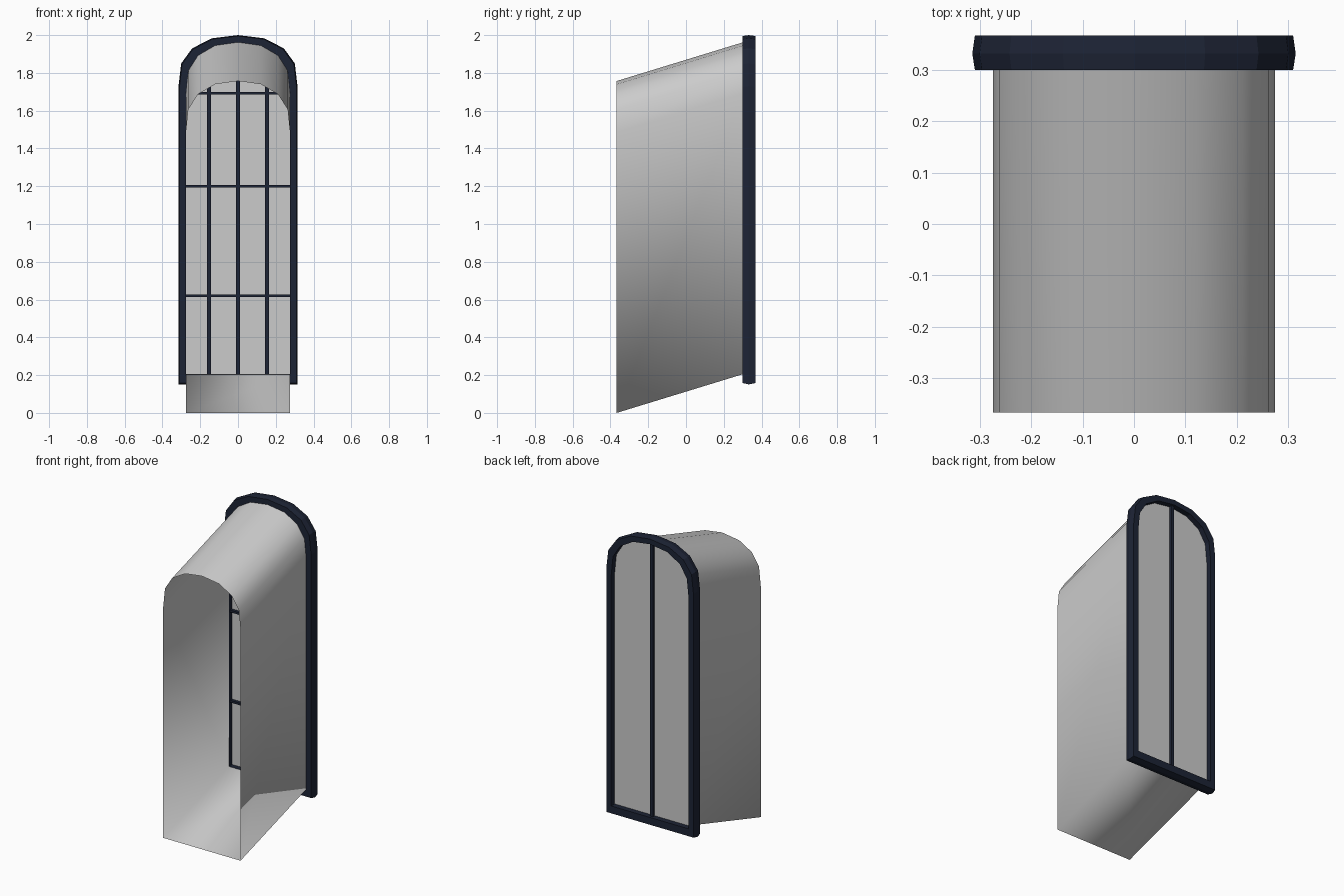
import bpy, bmesh

if "Cube" in bpy.data.objects:
    bpy.data.objects.remove(bpy.data.objects["Cube"])

navy = bpy.data.materials.new("navy_paint")
navy.diffuse_color = (0.012, 0.017, 0.035, 1)
navy.use_nodes = True
navy.node_tree.nodes["Principled BSDF"].inputs["Base Color"].default_value = navy.diffuse_color

# half of the arch, from springing to crown: (share of half width, drop below crown)
ARCH = [(1.0, 0.27), (0.955, 0.15), (0.77, 0.07), (0.44, 0.017)]


def outline(d=0.0):
    """Closed arched outline, grown outward by d, as (x, z) points."""
    w, top, bottom = 0.275 + d, 1.962 + d * 0.95, 0.205 - d * 1.35
    right = [(w, bottom)] + [(w * s, top - drop) for s, drop in ARCH]
    return right + [(0, top)] + [(-x, z) for x, z in reversed(right)]


def make(name, bm, mat=None, smooth=False):
    bmesh.ops.recalc_face_normals(bm, faces=bm.faces)
    for f in bm.faces:
        f.smooth = smooth
    me = bpy.data.meshes.new(name)
    bm.to_mesh(me)
    bm.free()
    ob = bpy.data.objects.new(name, me)
    bpy.context.collection.objects.link(ob)
    if mat:
        me.materials.append(mat)
    return ob


def bridge(bm, rings, closed=False):
    """Skin neighbouring rings of points with quads."""
    rows = [[bm.verts.new(p) for p in r] for r in rings]
    pairs = list(zip(rows, rows[1:])) + ([(rows[-1], rows[0])] if closed else [])
    for a, b in pairs:
        for i in range(len(a)):
            j = (i + 1) % len(a)
            bm.faces.new((a[i], a[j], b[j], b[i]))


def box(name, x, y, z):
    bm = bmesh.new()
    bmesh.ops.create_cube(bm, size=1)
    for v in bm.verts:
        v.co = [lo if c < 0 else hi for c, (lo, hi) in zip(v.co, (x, y, z))]
    return make(name, bm, navy)


# sheared tunnel, open at the front, smooth all round
bm = bmesh.new()
bridge(bm, [[(x, -0.367, z - 0.205) for x, z in outline()],
            [(x, 0.302, z) for x, z in outline()]])
make("light_shaft", bm, smooth=True)

# arched frame with a slight ridge on its outer side
section = [(0, 0.3), (0.035, 0.3), (0.04, 0.332), (0.035, 0.367), (0, 0.367)]
bm = bmesh.new()
bridge(bm, [[(x, y, z) for x, z in outline(d)] for d, y in section], closed=True)
make("window_frame", bm, navy)

# pane
bm = bmesh.new()
bm.faces.new([bm.verts.new((x, 0.332, z)) for x, z in outline(0.004)])
make("window_pane", bm)

# glazing bars: the middle one also shows behind the pane
box("middle_bar", (-0.01, 0.01), (0.308, 0.35), (0.2, 1.965))
for side, x in (("left", -0.153), ("right", 0.153)):
    box(side + "_bar", (x - 0.01, x + 0.01), (0.308, 0.33), (0.2, 1.925))
for i, z in enumerate((0.62, 1.2, 1.693)):
    box("cross_bar_%d" % (i + 1), (-0.275, 0.275), (0.31, 0.33), (z - 0.007, z + 0.007))
